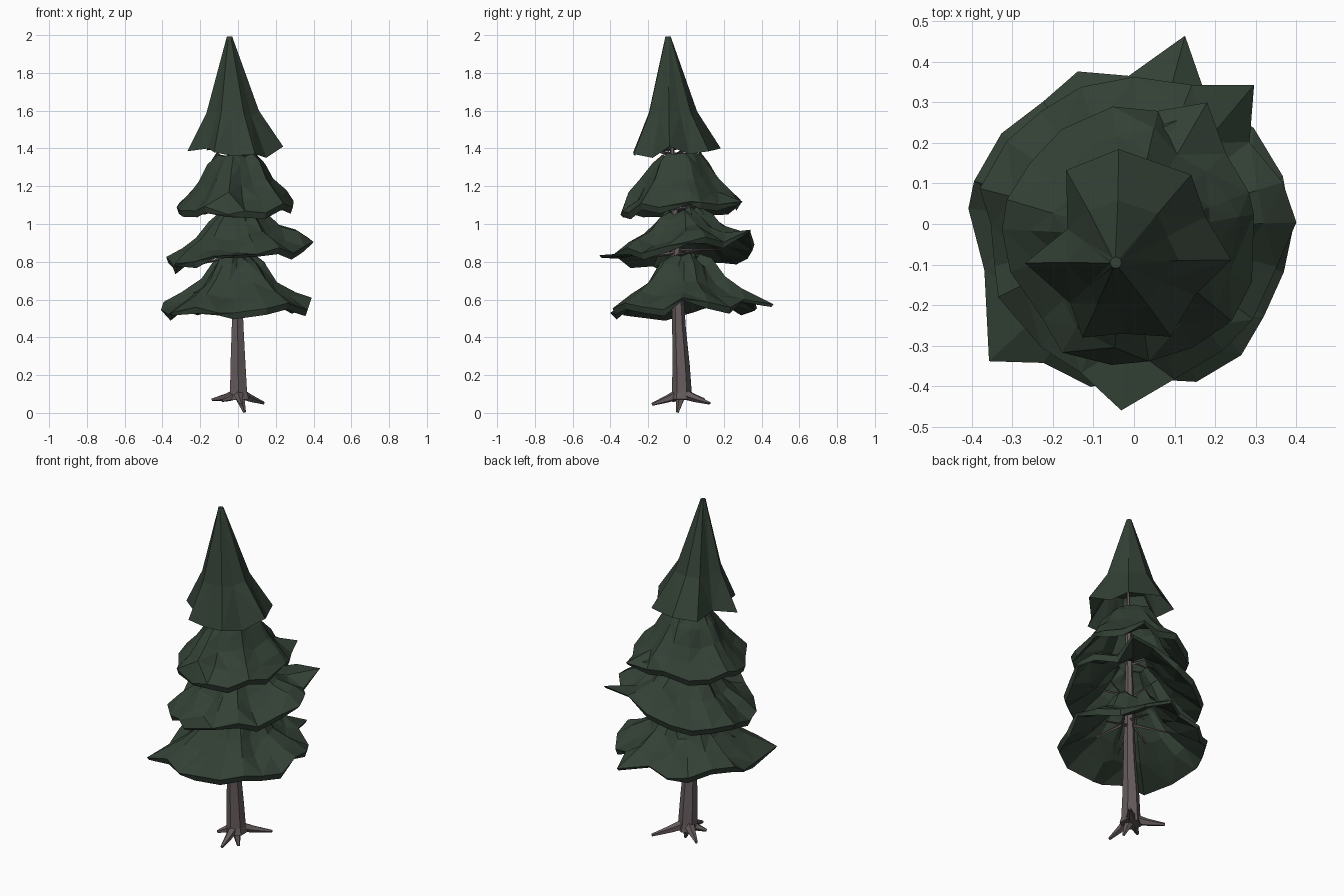
import bpy, bmesh, math, random
from mathutils import Vector

if "Cube" in bpy.data.objects:
    bpy.data.objects.remove(bpy.data.objects["Cube"])

random.seed(11)


def material(name, col):
    m = bpy.data.materials.new(name)
    m.diffuse_color = (*col, 1)
    m.use_nodes = True
    m.node_tree.nodes["Principled BSDF"].inputs["Base Color"].default_value = m.diffuse_color
    return m


NEEDLE = material("dark_green_needles", (0.033, 0.052, 0.036))
BARK = material("grey_brown_bark", (0.130, 0.104, 0.108))


def loft(name, rings, mat, closed=False):
    """Skin a list of equal-length point rings; closed joins last to first."""
    bm = bmesh.new()
    rows = [[bm.verts.new(p) for p in ring] for ring in rings]
    n = len(rows[0])
    pairs = list(zip(rows, rows[1:]))
    if closed:
        pairs.append((rows[-1], rows[0]))
    for a, b in pairs:
        for i in range(n):
            j = (i + 1) % n
            bm.faces.new((a[i], a[j], b[j], b[i]))
    if not closed:
        bm.faces.new(rows[0])
        bm.faces.new(rows[-1])
    bmesh.ops.triangulate(bm, faces=[f for f in bm.faces if len(f.verts) == 4])
    bmesh.ops.recalc_face_normals(bm, faces=bm.faces)
    me = bpy.data.meshes.new(name)
    bm.to_mesh(me)
    bm.free()
    me.materials.append(mat)
    ob = bpy.data.objects.new(name, me)
    bpy.context.collection.objects.link(ob)
    return ob


def limb(name, path, sides):
    """Tapered tube along (x, y, z, radius) points."""
    pts = [Vector(p[:3]) for p in path]
    rings = []
    for k, p in enumerate(pts):
        d = (pts[min(k + 1, len(pts) - 1)] - pts[max(k - 1, 0)]).normalized()
        ref = Vector((0, 0, 1)) if abs(d.z) < 0.8 else Vector((1, 0, 0))
        u = d.cross(ref).normalized()
        v = d.cross(u)
        rings.append([p + path[k][3] * (u * math.cos(t) + v * math.sin(t))
                      for t in (math.tau * i / sides for i in range(sides))])
    return loft(name, rings, BARK)


def tier(name, centre, rings, tips, tilt, count=20):
    """Hollow drooping skirt from (radius, z) rings, ragged towards the rim.
    tips maps an angle in degrees to (radius, z) of a long bough."""
    cx, cy = centre
    angs = [360 * i / count + random.uniform(-4, 4) for i in range(count)]
    spec = {}
    for a, rz in tips.items():
        i = min(range(count), key=lambda k: abs((angs[k] - a + 180) % 360 - 180))
        angs[i] = a
        spec[i] = rz
    wave = [(1 if i % 4 < 2 else -1) for i in range(count)]
    scale = [1 + 0.025 * w + random.uniform(-.035, .035) for w in wave]
    drop = [0.016 * w + random.uniform(-.02, .02) for w in wave]
    last = len(rings) - 1
    outer, inner = [], []
    for k, (r, z) in enumerate(rings):
        w = k / last
        row, under = [], []
        for i in range(count):
            t = math.radians(angs[i])
            rr = r * (1 + (scale[i] - 1) * w)
            zz = z + drop[i] * (0.4 + 0.6 * w)
            if k < last:
                rr *= 1 + 0.04 * wave[i] + random.uniform(-.06, .06)
                zz += random.uniform(-.012, .012)
            zz += (tilt[0] * math.cos(t) + tilt[1] * math.sin(t)) * rr
            if k == last and i in spec:
                rr, zz = spec[i]
            c, s = math.cos(t), math.sin(t)
            row.append((cx + rr * c, cy + rr * s, zz))
            gap = 0.014 + 0.02 * w * (i not in spec)
            under.append((cx + (rr - .012) * c, cy + (rr - .012) * s, zz - gap))
        outer.append(row)
        inner.insert(0, under)
    return loft(name, outer + inner, NEEDLE, closed=True)


# Foliage skirts
tier("lower_foliage", (0, -0.005),
     [(.075, .835), (.135, .79), (.20, .69), (.29, .625), (.39, .565)],
     {75: (.485, .575), 223: (.488, .53), 174: (.41, .545), 358: (.39, .61),
      255: (.41, .53), 110: (.405, .555), 60: (.36, .60), 92: (.37, .59)},
     (0.03, 0.04))
tier("middle_foliage", (0, -0.01),
     [(.09, 1.065), (.145, 1.02), (.21, .95), (.29, .90), (.375, .85)],
     {266: (.45, .835), 50: (.46, .97), 2: (.40, .905), 207: (.375, .79),
      68: (.38, .955), 285: (.385, .84), 250: (.38, .83)},
     (0.13, 0.10))
tier("upper_foliage", (-0.01, -0.03),
     [(.10, 1.365), (.145, 1.31), (.19, 1.22), (.25, 1.15), (.315, 1.085)],
     {60: (.38, 1.12), 262: (.32, 1.05), 10: (.31, 1.12)},
     (0.03, 0.04), 18)

# Pointed crown: star-shaped rim of (angle, radius, z)
rim = [(-4, .26, 1.41), (24, .215, 1.37), (50, .25, 1.385), (94, .255, 1.40), (126, .25, 1.39),
       (158, .155, 1.40), (186, .25, 1.385), (222, .185, 1.40), (243, .235, 1.38),
       (268, .20, 1.36), (298, .235, 1.37), (328, .20, 1.35)]


def crown_ring(cx, cy, r, z, w):
    return [(cx + (r + (q - .22) * w) * math.cos(math.radians(a)),
             cy + (r + (q - .22) * w) * math.sin(math.radians(a)),
             z + (h - 1.385) * w) for a, q, h in rim]


loft("crown_foliage", [crown_ring(-.045, -.095, .014, 1.993, 0),
                       crown_ring(-.03, -.08, .125, 1.59, .4),
                       crown_ring(-.02, -.07, .22, 1.385, 1),
                       crown_ring(-.025, -.075, .11, 1.56, .3)], NEEDLE)

# Trunk
trunk = [(.005, -.022, .07, .060), (.003, -.022, .11, .052), (0, -.026, .25, .046),
         (-.002, -.037, .45, .036), (-.003, -.043, .62, .030), (-.01, -.05, .9, .023),
         (-.02, -.07, 1.3, .015), (-.025, -.08, 1.6, .007)]
limb("trunk", trunk, 6)

# Roots, with a short one reaching the ground
for i, (x, y, z) in enumerate([(-.135, .095, .07), (.02, -.18, .045), (.135, .125, .052),
                               (-.085, -.07, .065), (.035, -.045, .003)]):
    limb(f"root_{i + 1}", [(x * .1, -.022 + (y + .022) * .1, .10, .030),
                           (x * .5, -.022 + (y + .022) * .5, .055 + z * .4, .020),
                           (x, y, z, .008)], 5)

# Thin boughs inside each skirt
n = 0
for base, rise, length, count, turn in [(.70, -.09, .24, 6, .2), (.86, -.02, .24, 7, .6),
                                        (1.10, .02, .15, 6, .1), (1.37, .03, .10, 6, .4)]:
    for i in range(count):
        t = turn + math.tau * i / count + random.uniform(-.2, .2)
        c, s = math.cos(t), math.sin(t)
        zb = base + random.uniform(-.03, .03)
        end = rise + (length * (.13 * c + .10 * s) if base == .86 else 0)
        f = (zb - .6) / 1.0
        ox, oy = -.005 - .02 * f, -.043 - .04 * f
        n += 1
        limb(f"bough_{n}", [(ox, oy, zb, .010),
                            (ox + c * length * .5, oy + s * length * .5, zb + end * .5, .006),
                            (ox + c * length, oy + s * length, zb + end, .003)], 4)
